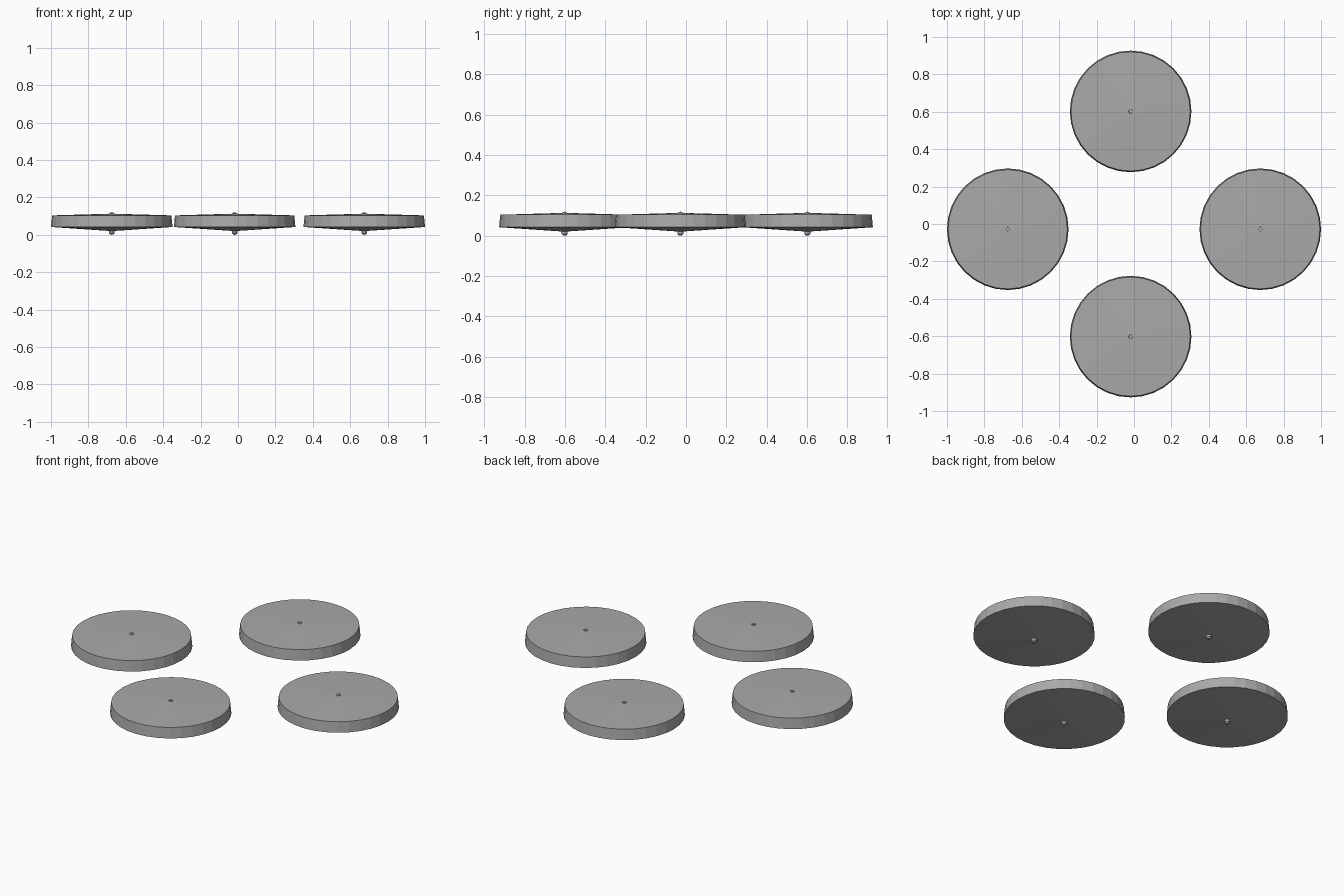
import bpy, bmesh, math

if "Cube" in bpy.data.objects:
    bpy.data.objects.remove(bpy.data.objects["Cube"])

grey = bpy.data.materials.new("mid grey")
grey.diffuse_color = (0.4, 0.4, 0.4, 1)
grey.use_nodes = True
grey.node_tree.nodes["Principled BSDF"].inputs["Base Color"].default_value = grey.diffuse_color

# half profile (radius, z): bottom pin, shallow cone, tapered rim, shallow cone, top pin
PROFILE = [(0, 0.0), (0.009, 0.002), (0.015, 0.009), (0.015, 0.021),
           (0.325, 0.042), (0.319, 0.104),
           (0.011, 0.113), (0.010, 0.118), (0, 0.119)]
SIDES = 32


def lathe(name, x, y):
    """Spin the half profile into a low-poly disc."""
    bm = bmesh.new()
    rings = []
    for r, z in PROFILE:
        n = SIDES if r else 1
        rings.append([bm.verts.new((r * math.cos(2 * math.pi * i / n),
                                    r * math.sin(2 * math.pi * i / n), z)) for i in range(n)])
    for a, b in zip(rings, rings[1:]):
        for i in range(SIDES):
            j = (i + 1) % SIDES
            quad = [a[i % len(a)], a[j % len(a)], b[j % len(b)], b[i % len(b)]]
            bm.faces.new(list(dict.fromkeys(quad)))
    bmesh.ops.recalc_face_normals(bm, faces=bm.faces)
    mesh = bpy.data.meshes.new(name)
    bm.to_mesh(mesh)
    bm.free()
    mesh.materials.append(grey)
    obj = bpy.data.objects.new(name, mesh)
    obj.location = (x, y, 0)
    bpy.context.collection.objects.link(obj)


# four discs in a cross layout
for name, x, y in [("left_disc", -0.675, -0.028), ("right_disc", 0.675, -0.028),
                   ("back_disc", -0.018, 0.602), ("front_disc", -0.018, -0.602)]:
    lathe(name, x, y)
